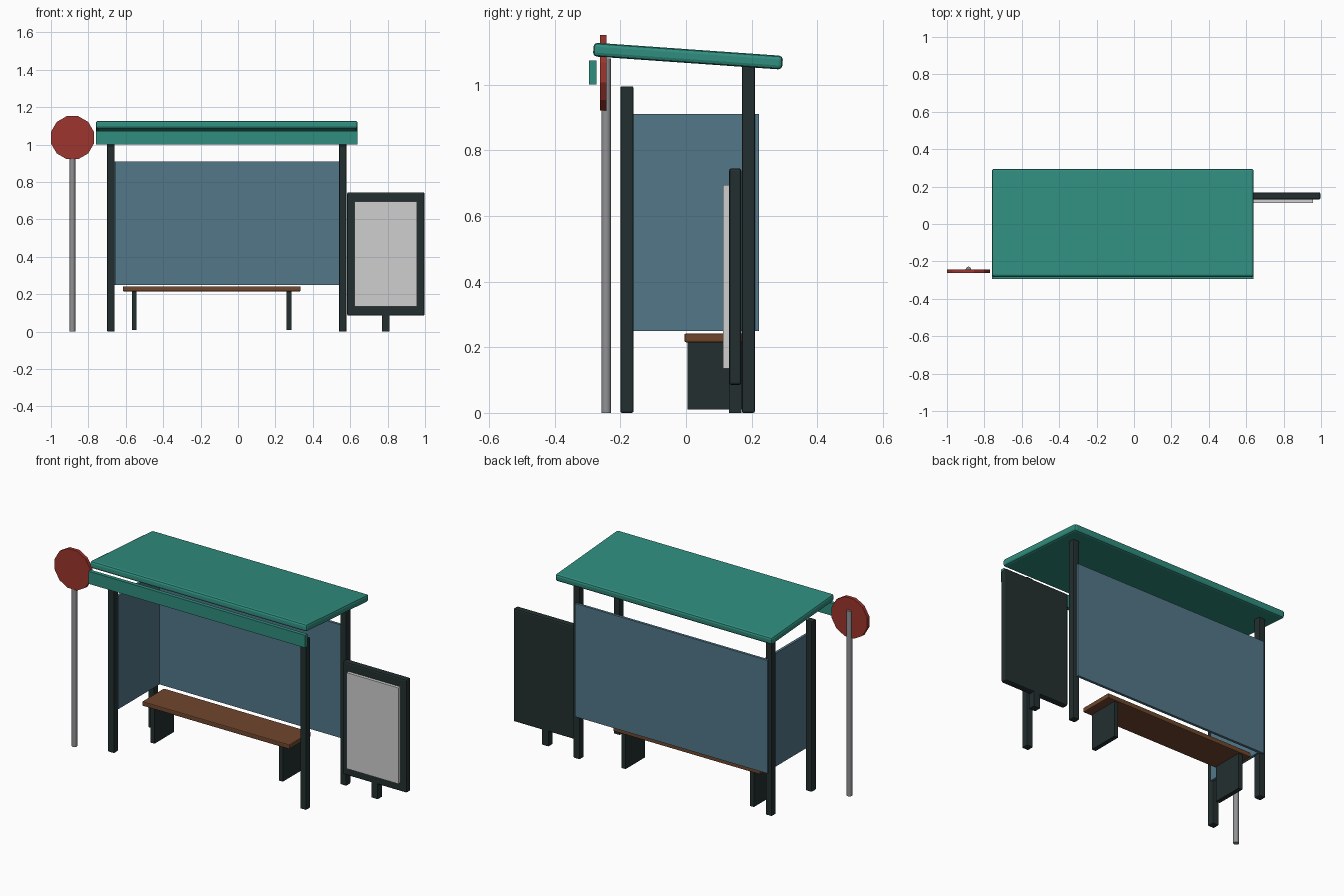
import bpy, math

cube = bpy.data.objects.get("Cube")
if cube:
    bpy.data.objects.remove(cube, do_unlink=True)


def material(name, r, g, b):
    m = bpy.data.materials.new(name)
    m.use_nodes = True
    m.diffuse_color = (r, g, b, 1)
    m.node_tree.nodes["Principled BSDF"].inputs["Base Color"].default_value = (r, g, b, 1)
    return m


TEAL = material("teal paint", 0.03, 0.27, 0.21)
DARK = material("dark metal", 0.017, 0.028, 0.029)
GLASS = material("blue glass", 0.085, 0.185, 0.25)
WOOD = material("brown wood", 0.16, 0.062, 0.026)
PAPER = material("pale poster", 0.62, 0.62, 0.62)
RED = material("red sign", 0.34, 0.035, 0.027)
STEEL = material("grey steel", 0.28, 0.285, 0.295)


def finish(name, mat, bevel=0, segments=2):
    ob = bpy.context.object
    ob.name = name
    ob.data.materials.append(mat)
    if bevel:
        mod = ob.modifiers.new("soft edges", 'BEVEL')
        mod.width = bevel
        mod.segments = segments
    return ob


def box(name, mat, x, y, z, bevel=0, tilt=0):
    """Box from (low, high) ranges along each axis."""
    bpy.ops.mesh.primitive_cube_add(size=1, location=[sum(r) / 2 for r in (x, y, z)])
    ob = bpy.context.object
    ob.scale = [r[1] - r[0] for r in (x, y, z)]
    bpy.ops.object.transform_apply(location=False, rotation=False, scale=True)
    ob.rotation_euler.x = tilt
    return finish(name, mat, bevel)


# Corner posts, taller at the rear where they meet the roof
for side, x in (("right", -0.68), ("left", 0.56)):
    for end, y, top in (("front", -0.18, 0.995), ("rear", 0.19, 1.06)):
        box(f"{end}_{side}_post", DARK, (x - 0.02, x + 0.02), (y - 0.02, y + 0.02), (0, top), 0.005)

# Sloping roof and front fascia
box("roof", TEAL, (-0.76, 0.64), (-0.283, 0.295), (1.066, 1.108), 0.012, math.radians(-4))
box("front_fascia", TEAL, (-0.76, 0.64), (-0.295, -0.273), (1.0, 1.073))

# Glass walls
box("rear_glass", GLASS, (-0.68, 0.56), (0.207, 0.222), (0.25, 0.91))
box("side_glass", GLASS, (-0.667, -0.652), (-0.17, 0.207), (0.25, 0.91))

# Bench
box("bench_seat", WOOD, (-0.615, 0.335), (-0.005, 0.195), (0.215, 0.242), 0.005)
for side, x in (("right", -0.555), ("left", 0.273)):
    box(f"bench_{side}_leg", DARK, (x - 0.0125, x + 0.0125), (0.005, 0.185), (0.01, 0.217))

# Poster stand
box("poster_frame", DARK, (0.583, 0.997), (0.131, 0.169), (0.085, 0.745), 0.008)
box("poster", PAPER, (0.622, 0.957), (0.113, 0.133), (0.135, 0.695))
box("poster_stand_leg", DARK, (0.77, 0.81), (0.131, 0.169), (0, 0.1))

# Stop pole and twelve-sided sign
bpy.ops.mesh.primitive_cylinder_add(vertices=12, radius=0.015, depth=1.08, location=(-0.885, -0.243, 0.54))
finish("sign_pole", STEEL)
bpy.ops.object.shade_smooth_by_angle(angle=math.radians(40))
bpy.ops.mesh.primitive_cylinder_add(vertices=12, radius=0.119, depth=0.02, location=(-0.885, -0.252, 1.037),
                                    rotation=(math.pi / 2, math.radians(15), 0))
finish("round_sign", RED)
